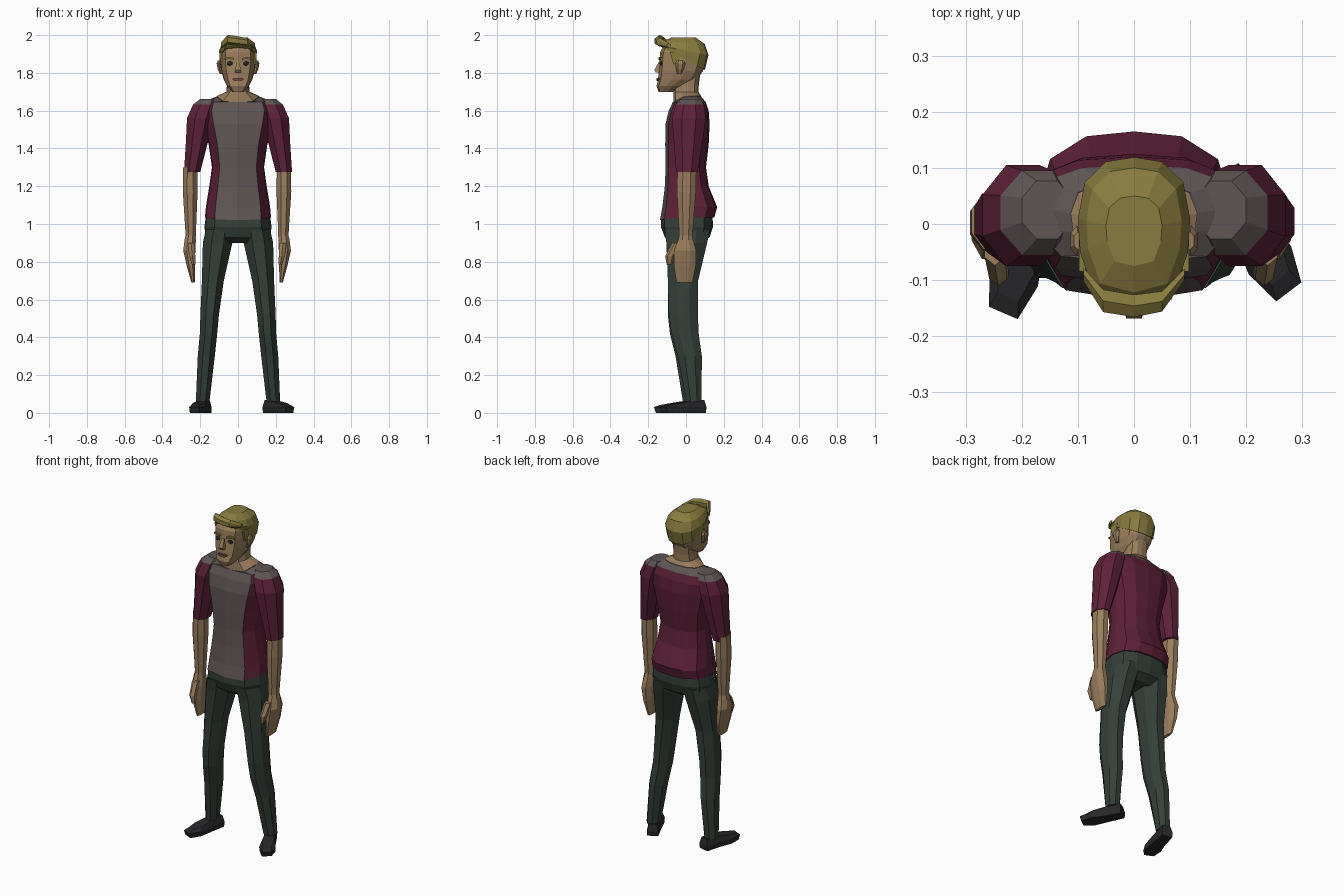
import bpy, bmesh, math
from mathutils import Vector, Matrix

if "Cube" in bpy.data.objects:
    bpy.data.objects.remove(bpy.data.objects["Cube"])


def material(name, r, g, b):
    m = bpy.data.materials.new(name)
    m.diffuse_color = (r, g, b, 1)
    m.use_nodes = True
    m.node_tree.nodes["Principled BSDF"].inputs["Base Color"].default_value = m.diffuse_color
    return m


SKIN = material("skin", .33, .21, .11)
HAIR = material("blond", .25, .20, .05)
MAROON = material("maroon", .11, .015, .04)
GREY = material("grey", .115, .09, .09)
PANTS = material("dark_green", .035, .05, .04)
DARK = material("dark", .022, .022, .024)
LIP = material("lip", .16, .07, .05)


def loft(name, rings, mats, pick=None):
    """Skin a list of rings; pick(level, side) returns a material index."""
    bm = bmesh.new()
    vs = [[bm.verts.new(p) for p in r] for r in rings]
    n = len(rings[0])
    for k in range(len(vs) - 1):
        for i in range(n):
            j = (i + 1) % n
            f = bm.faces.new((vs[k][i], vs[k][j], vs[k + 1][j], vs[k + 1][i]))
            f.material_index = pick(k, i) if pick else 0
    bm.faces.new(vs[0][::-1])
    top = bm.faces.new(vs[-1])
    top.material_index = pick(len(vs) - 2, 3) if pick else 0
    bmesh.ops.recalc_face_normals(bm, faces=bm.faces)
    me = bpy.data.meshes.new(name)
    bm.to_mesh(me)
    bm.free()
    for m in mats:
        me.materials.append(m)
    ob = bpy.data.objects.new(name, me)
    bpy.context.collection.objects.link(ob)
    return ob


HALF = [(0, 0), (.7, .07), (.96, .35), (1, .58), (.88, .83), (.5, .97), (0, 1)]
SECTION = HALF + [(-x, t) for x, t in HALF[-2:0:-1]]


def body(z, w, yf, yb, drop=0, slope=0):
    """12-sided body section; drop lowers the front, slope lowers the back."""
    return [(x * w, yf + t * (yb - yf), z - drop * (1 - t) ** 5 - slope * t)
            for x, t in SECTION]


def oval(x, y, z, rx, ry, n=8):
    c = math.cos(math.pi / n)
    a = [2 * math.pi * (i + .5) / n for i in range(n)]
    return [(x + rx * math.cos(t) / c, y + ry * math.sin(t) / c, z) for t in a]


def ball(name, x, y, z, sx, sy, sz, mat):
    bm = bmesh.new()
    bmesh.ops.create_icosphere(bm, subdivisions=1, radius=1,
                               matrix=Matrix.Translation((x, y, z)) @ Matrix.Diagonal((sx, sy, sz, 1)))
    me = bpy.data.meshes.new(name)
    bm.to_mesh(me)
    bm.free()
    me.materials.append(mat)
    bpy.context.collection.objects.link(bpy.data.objects.new(name, me))


# Shirt with grey front panel and yoke
shirt = [(1.035, .175, -.138, .15, .015), (1.09, .17, -.125, .165), (1.2, .152, -.112, .12),
         (1.3, .138, -.108, .106), (1.42, .155, -.11, .12), (1.53, .185, -.108, .125),
         (1.6, .2, -.092, .12), (1.645, .185, -.07, .105), (1.675, .115, -.065, .08, .038)]
loft("shirt", [body(*r) for r in shirt], [MAROON, GREY],
     lambda k, i: int(i in (0, 11) or k >= 7))

# Neck and skin inside the collar
neck = [(1.65, .10, -.06, .07, .03), (1.678, .113, -.066, .08, .038), (1.7, .062, -.066, .066),
        (1.74, .058, -.06, .068), (1.82, .06, -.05, .08)]
loft("neck", [body(*r) for r in neck], [SKIN])

# Head
head = [(1.7, .032, -.145, -.07), (1.73, .058, -.156, -.01), (1.765, .076, -.148, .055),
        (1.81, .088, -.144, .09), (1.86, .094, -.14, .106), (1.91, .094, -.137, .11),
        (1.955, .078, -.112, .09), (1.978, .045, -.06, .05)]
loft("head", [body(*r) for r in head], [SKIN])

# Hair cap and swept fringe
hair = [(1.94, .097, -.136, .1, 0, .125), (1.945, .1, -.143, .119, 0, .05),
        (1.967, .085, -.122, .1, 0, .015), (1.988, .05, -.075, .05)]
loft("hair", [body(*r) for r in hair], [HAIR])
fringe = [(-.09, -.09, 1.945, .012), (-.055, -.137, 1.976, .02), (0, -.146, 1.968, .02),
          (.05, -.138, 1.962, .018), (.09, -.09, 1.945, .01)]
loft("fringe", [[(x, p, q) for p, q, _ in oval(y, z, 0, r, r * 1.1, 6)]
                for x, y, z, r in fringe], [HAIR])

# Face
loft("nose", [oval(0, y, z, rx, ry, 4) for y, z, rx, ry in
              ((-.137, 1.86, .008, .006), (-.152, 1.815, .014, .016), (-.146, 1.803, .016, .014))], [SKIN])
loft("mouth", [oval(0, -.148, z, w, .008, 4) for z, w in ((1.757, .018), (1.765, .03), (1.772, .024))], [LIP])
for s, side in ((-1, "left"), (1, "right")):
    ball("eye_" + side, s * .043, -.133, 1.85, .017, .008, .013, DARK)
    loft("eyebrow_" + side, [[(s * x, p, q) for p, q, _ in oval(y, z, 0, .006, .005, 4)]
                             for x, y, z in ((.022, -.139, 1.874), (.045, -.136, 1.88), (.068, -.128, 1.874))], [HAIR])
    loft("ear_" + side, [oval(s * x, y, z, rx, ry, 6) for x, y, z, rx, ry in
                         ((.09, -.035, 1.795, .007, .01), (.098, -.032, 1.82, .01, .017),
                          (.102, -.03, 1.85, .011, .024), (.1, -.03, 1.866, .007, .014))], [SKIN])
    loft("sideburn_" + side, [oval(s * x, y, z, .006, ry, 4) for x, y, z, ry in
                              ((.089, -.055, 1.845, .012), (.092, -.055, 1.91, .03))], [HAIR])

# Trouser seat
seat = [(.9, .10, -.07, .08), (.93, .17, -.112, .125), (.985, .178, -.133, .143), (1.05, .168, -.13, .14)]
loft("trouser_seat", [body(*r) for r in seat], [PANTS])

sleeve = [(.243, .005, 1.275, .043, .057), (.215, .012, 1.45, .06, .078), (.198, .015, 1.56, .072, .09),
          (.172, .02, 1.632, .066, .075), (.155, .025, 1.662, .045, .052)]
forearm = [(.24, -.002, .93, .027, .034), (.241, 0, 1.0, .03, .039), (.243, .002, 1.17, .039, .05),
           (.243, .005, 1.3, .037, .05)]
hand = [(.228, -.008, .69, .009, .042), (.24, -.006, .78, .022, .058), (.248, -.004, .86, .032, .058),
        (.243, -.002, .915, .03, .04), (.24, -.002, .95, .025, .032)]
thumb = [(.224, -.088, .785, .01, .012), (.232, -.085, .83, .016, .022), (.238, -.045, .9, .018, .025)]
leg = [(.187, .042, .06, .036, .04), (.168, .02, .3, .045, .064), (.156, -.005, .42, .046, .072),
       (.15, -.014, .52, .049, .077), (.133, -.016, .7, .058, .08), (.108, .004, .9, .078, .108),
       (.098, .006, .97, .072, .12)]
sole = [(-.032, -.055), (.032, -.055), (.037, .04), (.048, .12), (.035, .185),
        (-.02, .195), (-.042, .13), (-.036, .04)]

for s, side in ((-1, "left"), (1, "right")):
    # Arms
    loft("sleeve_" + side, [oval(s * x, *r) for x, *r in sleeve], [MAROON, GREY], lambda k, i: int(k == 3))
    dx = .01 if s < 0 else 0
    loft("forearm_" + side, [oval(s * (x + dx), *r) for x, *r in forearm], [SKIN])
    loft("hand_" + side, [oval(s * (x + dx), *r) for x, *r in hand], [SKIN])
    loft("thumb_" + side, [oval(s * (x + dx), *r, n=6) for x, *r in thumb], [SKIN])

    # Legs, the left one set slightly forward
    fwd = .02 if s < 0 else 0
    loft("trouser_leg_" + side,
         [oval(s * x, y - fwd * max(0, 1 - z / .7), z, rx, ry) for x, y, z, rx, ry in leg], [PANTS])

    # Shoes turned outwards
    turn = math.radians(13 if s < 0 else 27)
    spin = Matrix.Rotation(s * turn, 3, 'Z')
    ankle = Vector((s * .183, .045 - fwd, 0))
    rings = []
    for z, k in ((0, .95), (.03, 1), (.068, .72)):
        rings.append([ankle + spin @ Vector((s * u * k, -(v * (k if k > .8 else .85)),
                                             z - (.026 * max(0, v) / .19 if z > .05 else 0)))
                      for u, v in sole])
    loft("shoe_" + side, rings, [DARK])
